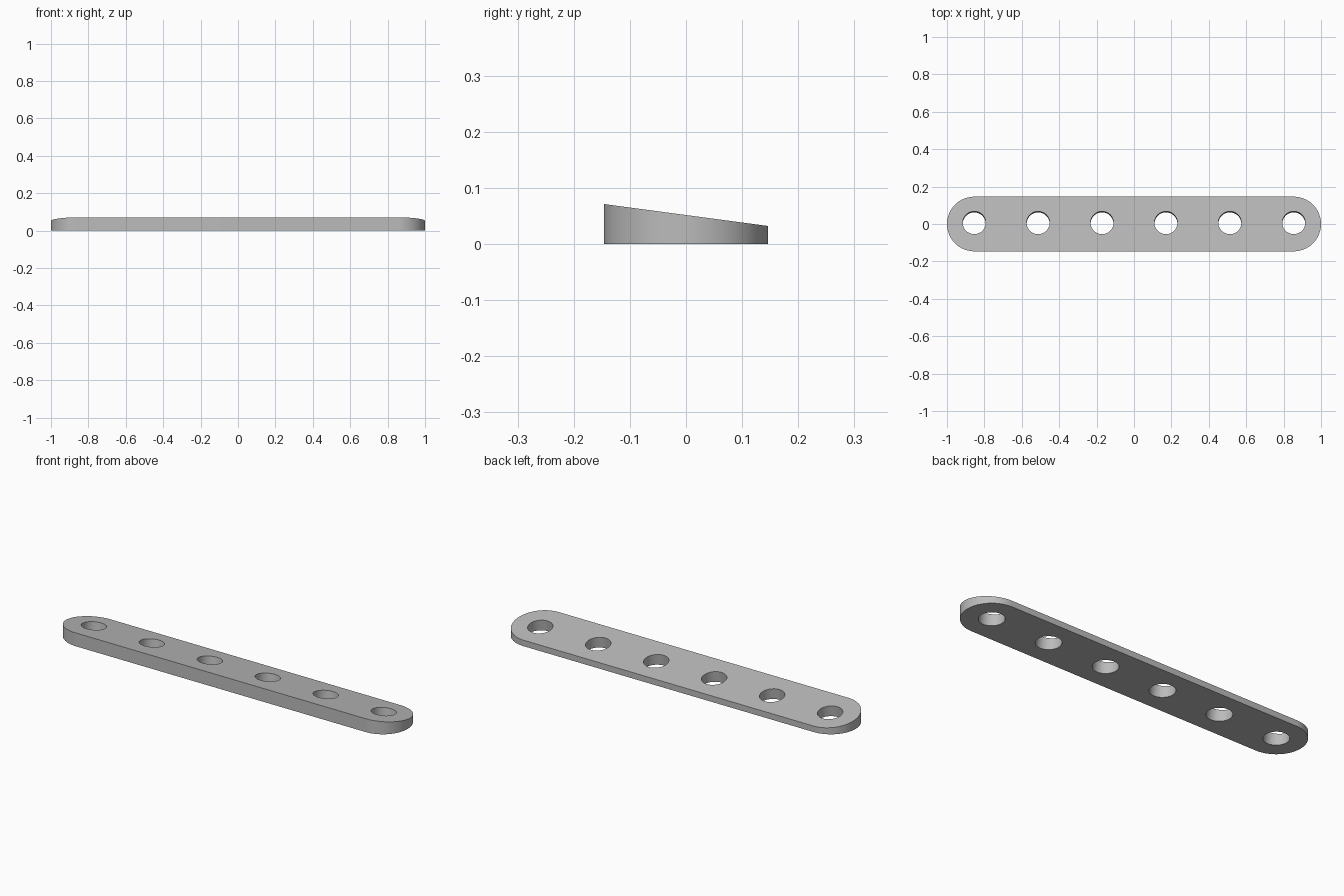
import bpy, bmesh, math
from mathutils import Matrix

if "Cube" in bpy.data.objects:
    bpy.data.objects.remove(bpy.data.objects["Cube"])

HALF_WIDTH = 0.146              # also the radius of the rounded ends
END_X = 1 - HALF_WIDTH          # centre of the rounded ends and outer holes
FRONT_Z, BACK_Z = 0.071, 0.032
HOLE_RADIUS, HOLE_COUNT = 0.0615, 6
SLOPE = (BACK_Z - FRONT_Z) / (2 * HALF_WIDTH)
SEGMENTS = 48

grey = bpy.data.materials.new("plain grey")
grey.use_nodes = True
grey.diffuse_color = (0.5, 0.5, 0.5, 1)
grey.node_tree.nodes["Principled BSDF"].inputs["Base Color"].default_value = (0.5, 0.5, 0.5, 1)


def make_object(name, bm):
    bmesh.ops.recalc_face_normals(bm, faces=bm.faces)
    mesh = bpy.data.meshes.new(name)
    bm.to_mesh(mesh)
    bm.free()
    mesh.materials.append(grey)
    obj = bpy.data.objects.new(name, mesh)
    bpy.context.collection.objects.link(obj)
    return obj


# Wedge-shaped bar: rounded outline, flat base, top sloping down to the back
bm = bmesh.new()
outline = []
for side in (1, -1):
    for i in range(SEGMENTS + 1):
        a = math.pi * (i / SEGMENTS - 0.5)
        outline.append(bm.verts.new((side * (END_X + HALF_WIDTH * math.cos(a)),
                                     side * HALF_WIDTH * math.sin(a), 0)))
base = bm.faces.new(outline)
extruded = bmesh.ops.extrude_face_region(bm, geom=[base], use_keep_orig=True)
for v in extruded["geom"]:
    if isinstance(v, bmesh.types.BMVert):
        v.co.z = (FRONT_Z + BACK_Z) / 2 + SLOPE * v.co.y
bar = make_object("drilled_bar", bm)

# Hole cutters, square to the sloping top
bm = bmesh.new()
tilt = Matrix.Rotation(math.atan(SLOPE), 4, 'X')
for i in range(HOLE_COUNT):
    x = END_X * (2 * i / (HOLE_COUNT - 1) - 1)
    bmesh.ops.create_cone(bm, cap_ends=True, segments=SEGMENTS, radius1=HOLE_RADIUS,
                          radius2=HOLE_RADIUS, depth=0.4,
                          matrix=Matrix.Translation((x, 0, 0)) @ tilt)
cutter = make_object("hole_cutter", bm)
cutter.hide_render = True

# Drill the holes, then drop the cutter
drill = bar.modifiers.new("holes", 'BOOLEAN')
drill.operation = 'DIFFERENCE'
drill.solver = 'EXACT'
drill.object = cutter
bpy.context.view_layer.objects.active = bar
bar.select_set(True)
bpy.ops.object.modifier_apply(modifier=drill.name)
bpy.data.objects.remove(cutter)
cutter = None
bpy.ops.object.select_all(action='DESELECT')
bar.select_set(True)
bpy.ops.object.shade_smooth_by_angle(angle=math.radians(30))
